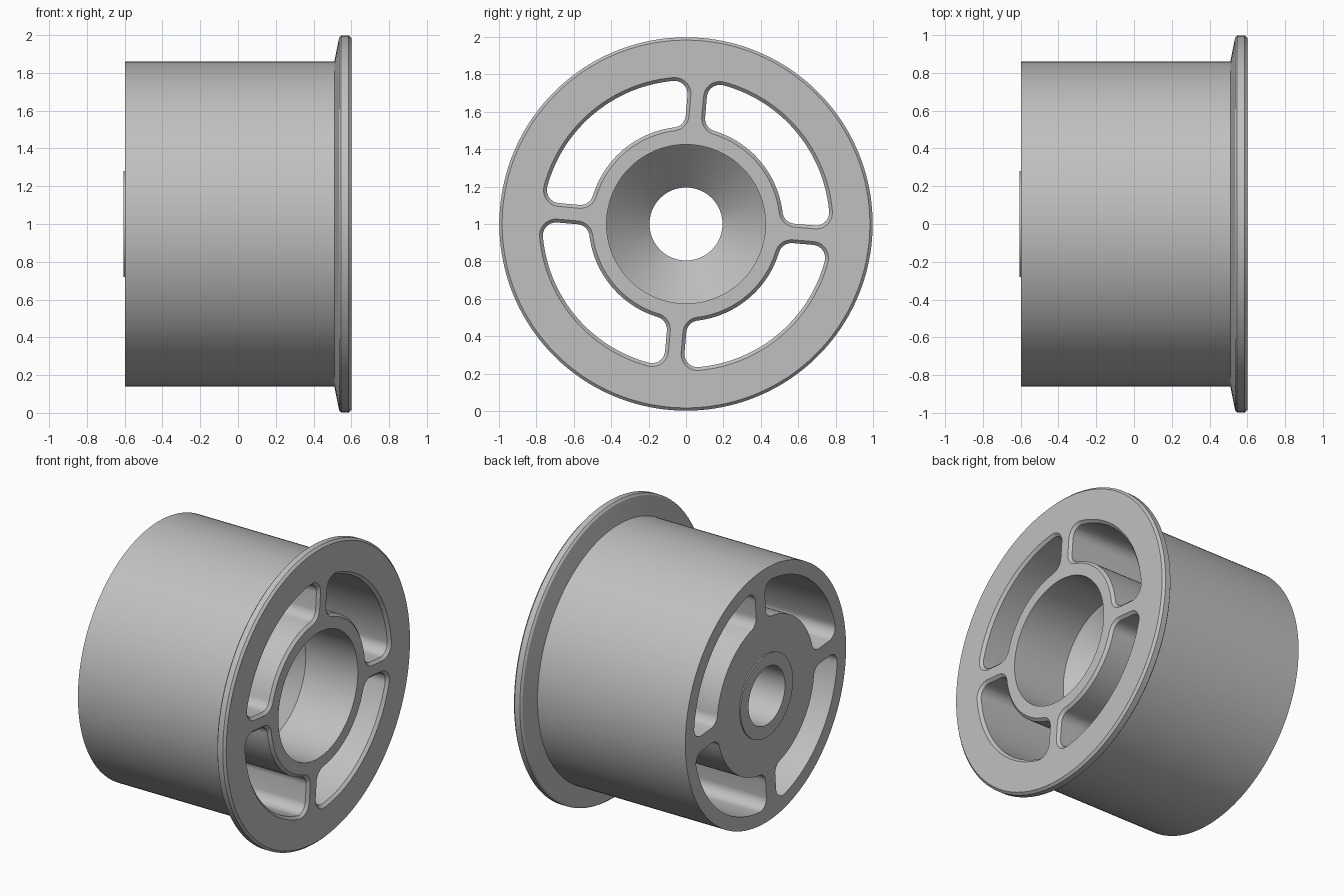
import bpy, bmesh, math

cube = bpy.data.objects.get("Cube")
if cube:
    bpy.data.objects.remove(cube, do_unlink=True)

grey = bpy.data.materials.new("light_grey")
grey.use_nodes = True
colour = (0.53, 0.53, 0.53, 1)
grey.diffuse_color = colour
grey.node_tree.nodes["Principled BSDF"].inputs["Base Color"].default_value = colour

AXIS_Z = 1.0      # height of the wheel axis
FACE = 0.6        # flange face position along x
SEGMENTS = 160


def loft(name, rings, cap=False, close=False):
    """Join equal-length rings of points with quads."""
    bm = bmesh.new()
    loops = [[bm.verts.new(p) for p in ring] for ring in rings]
    pairs = list(zip(loops, loops[1:] + loops[:1])) if close else list(zip(loops, loops[1:]))
    for a, b in pairs:
        for i in range(len(a)):
            j = (i + 1) % len(a)
            bm.faces.new((a[i], a[j], b[j], b[i]))
    if cap:
        bm.faces.new(loops[0])
        bm.faces.new(loops[-1])
    bmesh.ops.recalc_face_normals(bm, faces=bm.faces)
    mesh = bpy.data.meshes.new(name)
    bm.to_mesh(mesh)
    bm.free()
    mesh.materials.append(grey)
    obj = bpy.data.objects.new(name, mesh)
    bpy.context.collection.objects.link(obj)
    return obj


def circle(x, r):
    turn = 2 * math.pi / SEGMENTS
    return [(x, r * math.cos(i * turn), AXIS_Z + r * math.sin(i * turn))
            for i in range(SEGMENTS)]


def arc(cx, cy, r, start, end, n):
    return [(cx + r * math.cos(start + (end - start) * i / n),
             cy + r * math.sin(start + (end - start) * i / n)) for i in range(n + 1)]


def slot_outline(grow):
    """Quarter-ring slot with rounded corners, enlarged by grow."""
    r_in, r_out, half_spoke, fillet = 0.52, 0.768, 0.052, 0.07
    mid, off = math.pi / 4, half_spoke + fillet
    out_c = math.sqrt((r_out - fillet) ** 2 - off ** 2)
    in_c = math.sqrt((r_in + fillet) ** 2 - off ** 2)
    out_a, in_a = math.atan2(off, out_c), math.atan2(off, in_c)
    f = fillet + grow
    half = arc(0, 0, r_out + grow, mid, out_a, 16)
    half += arc(out_c, off, f, out_a, -math.pi / 2, 10)[1:]
    half += arc(in_c, off, f, -math.pi / 2, in_a - math.pi, 10)
    half += arc(0, 0, r_in - grow, in_a, mid, 16)[1:]
    return half + [(b, a) for a, b in reversed(half[1:-1])]


def slot_ring(x, grow, angle):
    c, s = math.cos(angle), math.sin(angle)
    return [(x, a * c - b * s, AXIS_Z + a * s + b * c) for a, b in slot_outline(grow)]


# Wheel: tread, flange, stepped conical bore and raised rear boss
profile = [
    (-0.605, 0.195), (-0.605, 0.28), (-0.597, 0.28), (-0.597, 0.86),
    (0.51, 0.86), (0.535, 0.985), (0.546, 0.998), (0.585, 0.998), (FACE, 0.983),
    (FACE, 0.425), (0.21, 0.425), (-0.02, 0.195),
]
wheel = loft("flanged_wheel", [circle(x, r) for x, r in profile], close=True)

# Four through slots, bevelled on the flange face
bevel = 0.018
for k in range(4):
    angle = math.radians(90 * k - 5)
    stations = [(-0.7, 0), (FACE - bevel, 0), (FACE, bevel), (FACE + 0.05, bevel)]
    cutter = loft("slot_cutter", [slot_ring(x, g, angle) for x, g in stations], cap=True)
    cutter.hide_render = True
    cut = wheel.modifiers.new("slot", "BOOLEAN")
    cut.operation = "DIFFERENCE"
    cut.solver = "EXACT"
    cut.object = cutter
    bpy.context.view_layer.objects.active = wheel
    bpy.ops.object.modifier_apply(modifier=cut.name)
    bpy.data.objects.remove(cutter, do_unlink=True)

# Smooth shading with crisp rims
bpy.ops.object.select_all(action="DESELECT")
wheel.select_set(True)
bpy.context.view_layer.objects.active = wheel
bpy.ops.object.shade_smooth_by_angle(angle=math.radians(25))
